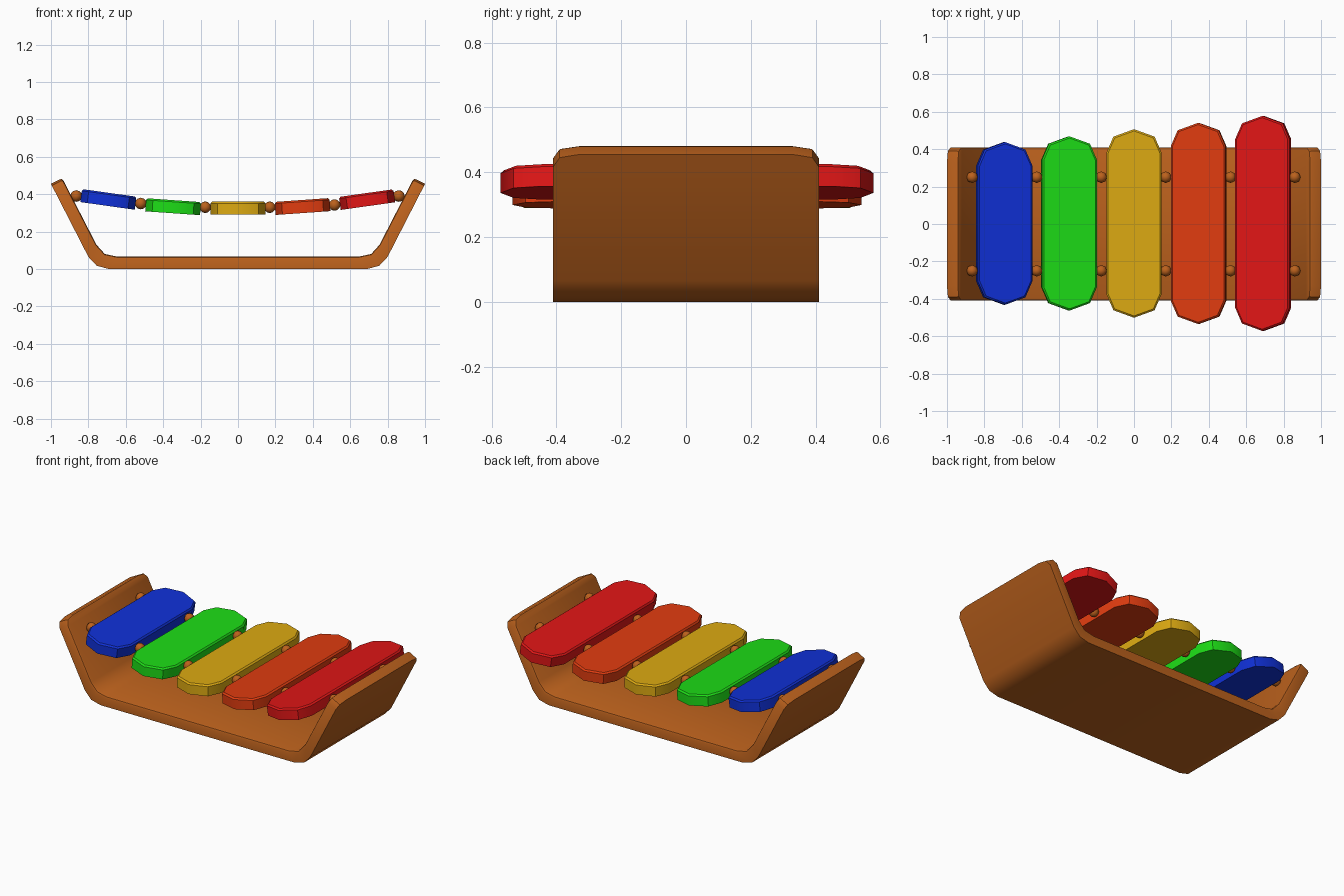
import bpy, bmesh
from math import radians
from mathutils import Vector

if "Cube" in bpy.data.objects:
    bpy.data.objects.remove(bpy.data.objects["Cube"])


def material(name, rgb):
    m = bpy.data.materials.new(name)
    m.diffuse_color = (*rgb, 1)
    m.use_nodes = True
    m.node_tree.nodes["Principled BSDF"].inputs["Base Color"].default_value = m.diffuse_color
    return m


def finish(bm, name, mat, angle):
    bmesh.ops.recalc_face_normals(bm, faces=bm.faces)
    me = bpy.data.meshes.new(name)
    bm.to_mesh(me)
    bm.free()
    me.materials.append(mat)
    ob = bpy.data.objects.new(name, me)
    bpy.context.collection.objects.link(ob)
    bpy.ops.object.select_all(action='DESELECT')
    ob.select_set(True)
    bpy.context.view_layer.objects.active = ob
    bpy.ops.object.shade_smooth_by_angle(angle=radians(angle))
    return ob


wood = material("wood", (0.5, 0.12, 0.012))

# Tray: bent board, half profiles (x, z) from floor to wall tip
HALF = 0.41
outer = [(0.69, 0.0), (0.755, 0.017), (0.80, 0.065), (1.0, 0.455)]
inner = [(0.645, 0.066), (0.712, 0.08), (0.757, 0.13), (0.94, 0.486)]


def board_columns(path):
    p = [Vector(q) for q in path]
    right = [(q, HALF) for q in p[:3]]
    right += [(p[2].lerp(p[3], t), y) for t, y in ((0.9, HALF), (0.975, 0.39), (1.0, 0.33))]
    left = [(Vector((-q.x, q.y)), y) for q, y in reversed(right)]
    return left + right


bm = bmesh.new()
layers = []
for path in (outer, inner):
    layers.append([[bm.verts.new((q.x, s * y, q.y)) for s in (1, -1)]
                   for q, y in board_columns(path)])
lo, hi = layers
n = len(lo)
for k in range(n - 1):
    for lay in layers:
        bm.faces.new((lay[k][0], lay[k + 1][0], lay[k + 1][1], lay[k][1]))
    for s in (0, 1):
        bm.faces.new((lo[k][s], lo[k + 1][s], hi[k + 1][s], hi[k][s]))
for k in (0, n - 1):
    bm.faces.new((lo[k][0], lo[k][1], hi[k][1], hi[k][0]))
bmesh.ops.recalc_face_normals(bm, faces=bm.faces)
# soften the inner rim
rim = [bm.edges.get((hi[k][s], hi[k + 1][s])) for k in range(n - 1) for s in (0, 1)]
rim += [bm.edges.get(hi[k]) for k in (0, n - 1)]
bmesh.ops.bevel(bm, geom=rim, offset=0.014, segments=2, profile=0.5, affect='EDGES')
finish(bm, "tray", wood, 35)


# Sound bars: long plates with faceted round ends and a softened top edge
def bar(name, rgb, x, z, half_len, tilt):
    w, t = 0.147, 0.035
    end = [(w, half_len - 0.125), (0.11, half_len - 0.04), (0, half_len),
           (-0.11, half_len - 0.04), (-w, half_len - 0.125)]
    outline = end + [(-a, -b) for a, b in end]
    bm = bmesh.new()
    base = bm.faces.new([bm.verts.new((a, b, -t)) for a, b in outline])
    ext = bmesh.ops.extrude_face_region(bm, geom=[base], use_keep_orig=True)["geom"]
    top = [g for g in ext if isinstance(g, bmesh.types.BMVert)]
    bmesh.ops.translate(bm, verts=top, vec=(0, 0, 2 * t))
    bmesh.ops.recalc_face_normals(bm, faces=bm.faces)
    edges = [e for e in bm.edges if all(v.co.z > 0 for v in e.verts)]
    bmesh.ops.bevel(bm, geom=edges, offset=0.009, segments=1, affect='EDGES')
    ob = finish(bm, name, material(name, rgb), 44)
    ob.location = (x, 0.003, z)
    ob.rotation_euler.y = radians(tilt)


bar("blue_bar", (0.005, 0.03, 0.68), -0.693, 0.372, 0.435, 8)
bar("green_bar", (0.012, 0.72, 0.008), -0.347, 0.333, 0.466, 4)
bar("yellow_bar", (0.72, 0.4, 0.006), 0, 0.325, 0.504, 0)
bar("orange_bar", (0.75, 0.045, 0.005), 0.345, 0.334, 0.538, -4)
bar("red_bar", (0.75, 0.008, 0.008), 0.69, 0.371, 0.575, -8)

# Spacer beads between the bars, in two rows
for i, (x, z) in enumerate([(-0.865, 0.39), (-0.52, 0.35), (-0.175, 0.33),
                            (0.17, 0.33), (0.516, 0.342), (0.86, 0.39)]):
    for side, y in (("front", -0.25), ("back", 0.25)):
        bm = bmesh.new()
        bmesh.ops.create_uvsphere(bm, u_segments=8, v_segments=6, radius=0.031)
        ob = finish(bm, f"{side}_bead_{i + 1}", wood, 60)
        ob.location = (x, y, z)
